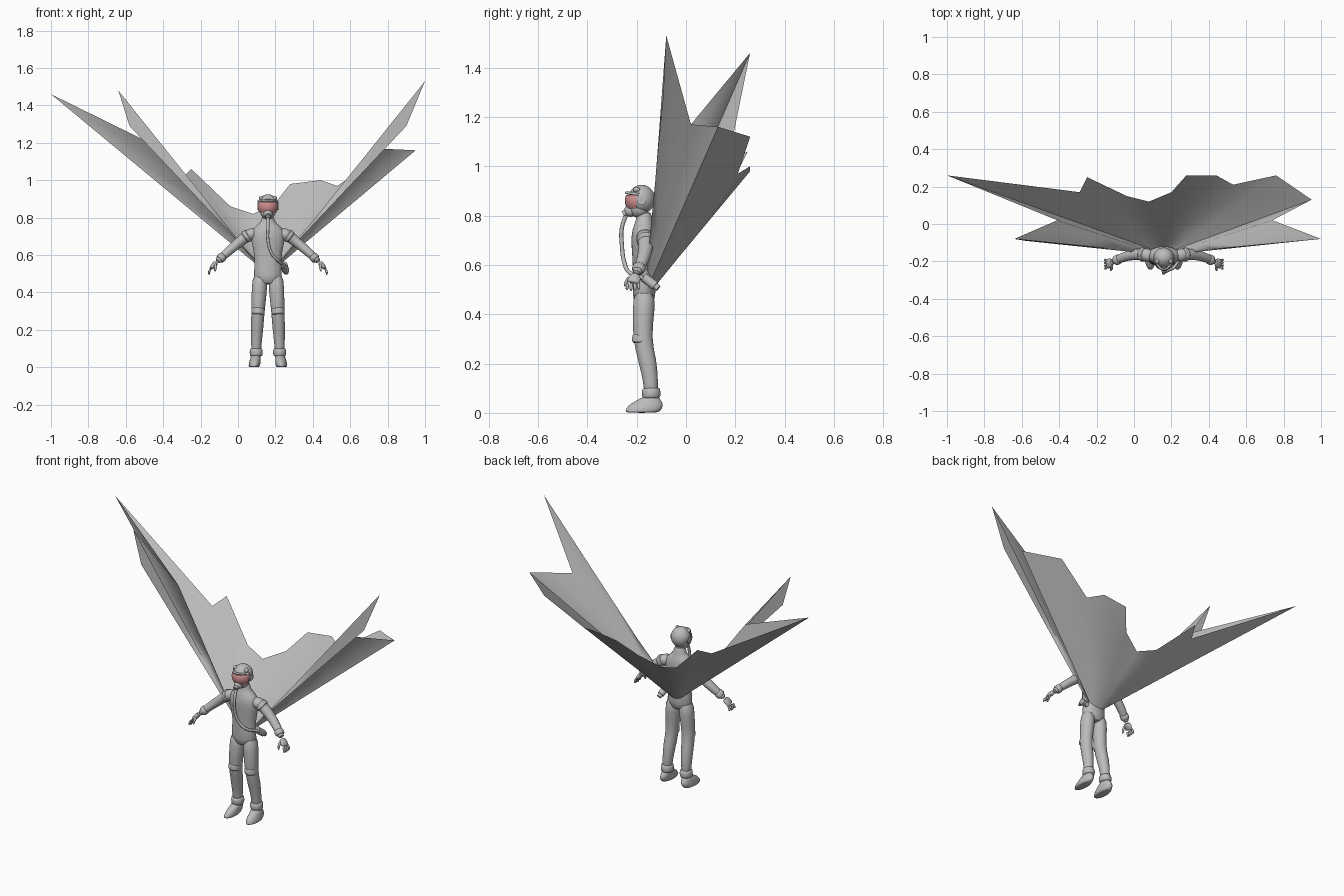
import bpy, bmesh, math
from mathutils import Vector, Matrix

if "Cube" in bpy.data.objects:
    bpy.data.objects.remove(bpy.data.objects["Cube"])

BODY = Vector((.16, -.18, 0))  # the figure stands here, under the front of the cape


def material(name, red, green, blue):
    mat = bpy.data.materials.new(name)
    mat.use_nodes = True
    colour = (red, green, blue, 1)
    mat.diffuse_color = colour
    mat.node_tree.nodes["Principled BSDF"].inputs["Base Color"].default_value = colour
    return mat


GREY = material("plain grey", .5, .5, .5)
ROSE = material("visor rose", .62, .27, .27)


def finish(name, bm, mat=GREY, place=BODY, subsurf=False):
    """Turn a bmesh into a smooth shaded object at the given place."""
    mesh = bpy.data.meshes.new(name)
    bm.to_mesh(mesh)
    bm.free()
    mesh.materials.append(mat)
    part = bpy.data.objects.new(name, mesh)
    part.location = place
    bpy.context.collection.objects.link(part)
    bpy.context.view_layer.objects.active = part
    part.select_set(True)
    bpy.ops.object.shade_smooth_by_angle(angle=math.radians(60))
    part.select_set(False)
    if subsurf:
        part.modifiers.new("smooth", "SUBSURF").levels = 1
    return part


def skin(name, centres, widths, depths, upright=False, sides=16):
    """Closed skin through elliptical rings, across the path or level."""
    bm = bmesh.new()
    centres = [Vector(c) for c in centres]
    rings = []
    for i, centre in enumerate(centres):
        along = centres[min(i + 1, len(centres) - 1)] - centres[max(i - 1, 0)]
        if upright:
            along = Vector((0, 0, 1))
        across = Vector((0, 1, 0)).cross(along).normalized()
        deep = along.normalized().cross(across)
        turns = [math.tau * k / sides for k in range(sides)]
        rings.append([bm.verts.new(centre + across * widths[i] * math.cos(t) + deep * depths[i] * math.sin(t))
                      for t in turns])
    for low, high in zip(rings, rings[1:]):
        for k in range(sides):
            bm.faces.new((low[k - 1], low[k], high[k], high[k - 1]))
    bm.faces.new(rings[0])
    bm.faces.new(rings[-1])
    bmesh.ops.recalc_face_normals(bm, faces=bm.faces)
    return finish(name, bm, subsurf=True)


def limb(name, joints, radii, sides=16):
    return skin(name, joints, radii, [r * 1.08 for r in radii], sides=sides)


def band(name, start, end, near, far, radius):
    """Raised cuff round the stretch of a limb between two fractions."""
    start, end = Vector(start), Vector(end)
    span = far - near
    stops = [near, near + span * .1, far - span * .1, far]
    limb(name, [start.lerp(end, stop) for stop in stops], [radius * .8, radius, radius, radius * .8])


def ball(name, centre, size, mat=GREY, keep=None):
    bm = bmesh.new()
    bmesh.ops.create_uvsphere(bm, u_segments=32, v_segments=20, radius=1)
    matrix = Matrix.Translation(centre) @ Matrix.Diagonal((*size, 1))
    bmesh.ops.transform(bm, matrix=matrix, verts=bm.verts)
    if keep:
        outside = [f for f in bm.faces if not keep(f.calc_center_median())]
        bmesh.ops.delete(bm, geom=outside, context="FACES")
    return finish(name, bm, mat)


def cylinder(name, start, end, radius):
    start, end = Vector(start), Vector(end)
    axis = end - start
    bm = bmesh.new()
    bmesh.ops.create_cone(bm, cap_ends=True, segments=16, radius1=radius, radius2=radius, depth=axis.length)
    turn = axis.to_track_quat("Z", "Y").to_matrix().to_4x4()
    bmesh.ops.transform(bm, matrix=Matrix.Translation((start + end) / 2) @ turn, verts=bm.verts)
    return finish(name, bm)


def hose(name, points, radius):
    curve = bpy.data.curves.new(name, "CURVE")
    curve.dimensions = "3D"
    curve.bevel_depth = radius
    curve.bevel_resolution = 2
    spline = curve.splines.new("BEZIER")
    spline.bezier_points.add(len(points) - 1)
    for knot, point in zip(spline.bezier_points, points):
        knot.co = point
        knot.handle_left_type = knot.handle_right_type = "AUTO"
    curve.materials.append(GREY)
    part = bpy.data.objects.new(name, curve)
    part.location = BODY
    bpy.context.collection.objects.link(part)


# Winged cape: straight folds fanning from an arc behind the waist to a jagged rim, facing outward
rim = [(-.58, -.09, 1.29), (-.64, -.08, 1.48), (-.41, .02, 1.17), (-1, .26, 1.46),
       (-.29, .17, 1.02), (-.25, .25, 1.06), (-.04, .15, .86), (.08, .12, .82),
       (.2, .17, .88), (.28, .26, .98), (.44, .26, 1), (.53, .21, .97),
       (.76, .26, 1.12), (.95, .13, 1.16), (.74, .02, 1.17), (1, -.08, 1.53), (.9, -.09, 1.29)]
bm = bmesh.new()
folds = []
for i, tip in enumerate(rim):
    turn = math.pi * i / (len(rim) - 1)
    root = BODY + Vector((-.07 * math.cos(turn), .02 + .04 * math.sin(turn), .58 - .06 * math.sin(turn)))
    folds.append([bm.verts.new(root.lerp(Vector(tip), step / 4)) for step in range(5)])
for fold, following in zip(folds, folds[1:]):
    for j in range(4):
        bm.faces.new((fold[j], fold[j + 1], following[j + 1], following[j]))
finish("winged_cape", bm, place=Vector())

# Torso, from the crotch up to the neck
heights = [.44, .48, .58, .68, .73, .76, .78, .82]
widths = [.05, .085, .065, .095, .092, .06, .034, .032]
skin("torso", [(0, .01, z) for z in heights], widths,
     [min(w, .022 + w * .33) for w in widths], upright=True)

# Helmet, visor with its frame, breathing mask and hose
ball("helmet", (0, 0, .867), (.055, .054, .058))
ball("jaw", (0, -.01, .83), (.04, .04, .04))
ball("visor", (0, -.01, .86), (.056, .058, .054), ROSE,
     lambda c: c.y < -.02 and abs(c.z - .858) < .03)
hose("visor_brow", [(-.053, -.01, .885), (0, -.062, .893), (.053, -.01, .885)], .006)
ball("breathing_mask", (0, -.045, .82), (.024, .026, .025))
cylinder("mask_valve", (0, -.05, .82), (0, -.075, .806), .013)
hose("breathing_hose", [(0, -.06, .81), (0, -.08, .75), (0, -.08, .68), (.02, -.07, .61),
                        (.055, -.05, .57), (.09, .01, .545)], .0085)
cylinder("air_canister", (.085, .01, .55), (.095, .055, .515), .019)
cylinder("canister_cap", (.095, .055, .515), (.098, .068, .505), .013)

# Mirrored parts: positive side is the figure's left
for side, tag in ((1, "left"), (-1, "right")):
    def at(x, y, z):
        return Vector((side * x, y, z))

    # Helmet fittings
    cylinder(tag + "_ear_cup", at(.045, 0, .86), at(.057, 0, .86), .018)
    ball(tag + "_helmet_knob", at(.036, -.02, .905), (.012, .014, .012))

    # Leg with knee band
    hip, thigh, knee = at(.042, .01, .5), at(.045, .01, .43), at(.053, 0, .3)
    calf, ankle, heel = at(.058, .025, .21), at(.062, .037, .13), at(.063, .04, .05)
    limb(tag + "_leg", [hip, thigh, knee, calf, ankle, heel], [.037, .044, .035, .035, .028, .026])
    band(tag + "_knee_band", thigh, knee, .85, 1.15, .037)

    # Boot, tapering from the sole up to the cuff
    band(tag + "_boot_cuff", heel, ankle, .1, .65, .036)
    sole = at(.074, 0, 0)
    rise = [0, .1, .45, .65, 1]
    skin(tag + "_boot", [sole.lerp(at(.064, .04, .07), t) for t in rise],
         [.028, .032, .031, .028, .026], [.066, .073, .074, .055, .03], upright=True)

    # Arm with shoulder band and glove cuff
    collar, shoulder, upper = at(.06, .01, .72), at(.1, .015, .71), at(.14, .02, .68)
    elbow, wrist = at(.2, .01, .63), at(.275, -.023, .562)
    limb(tag + "_arm", [collar, shoulder, upper, elbow, elbow.lerp(wrist, .6), wrist],
         [.032, .034, .028, .025, .022, .016])
    band(tag + "_shoulder_band", shoulder, upper, 0, .6, .036)
    band(tag + "_glove_cuff", elbow, wrist, .5, .8, .026)

    # Hand: palm, four fingers and thumb
    knuckle = at(.305, -.035, .528)
    skin(tag + "_palm", [wrist.lerp(knuckle, t) for t in (0, .4, .9, 1)],
         [.014, .015, .011, .008], [.018, .026, .027, .024])
    for k in range(4):
        spread = (k - 1.5) * .0145
        root = knuckle + Vector((0, spread, 0))
        bend = root + at(.01, 0, -.015)
        tip = bend + at(0, spread * .2, abs(k - 1.3) * .005 - .022)
        limb(f"{tag}_finger_{k + 1}", [root, bend, tip], [.007, .007, .005], sides=8)
    thumb = wrist + at(.005, -.02, -.007)
    limb(tag + "_thumb", [thumb, thumb + at(0, -.02, -.022), thumb + at(.004, -.025, -.045)],
         [.009, .008, .005], sides=8)
